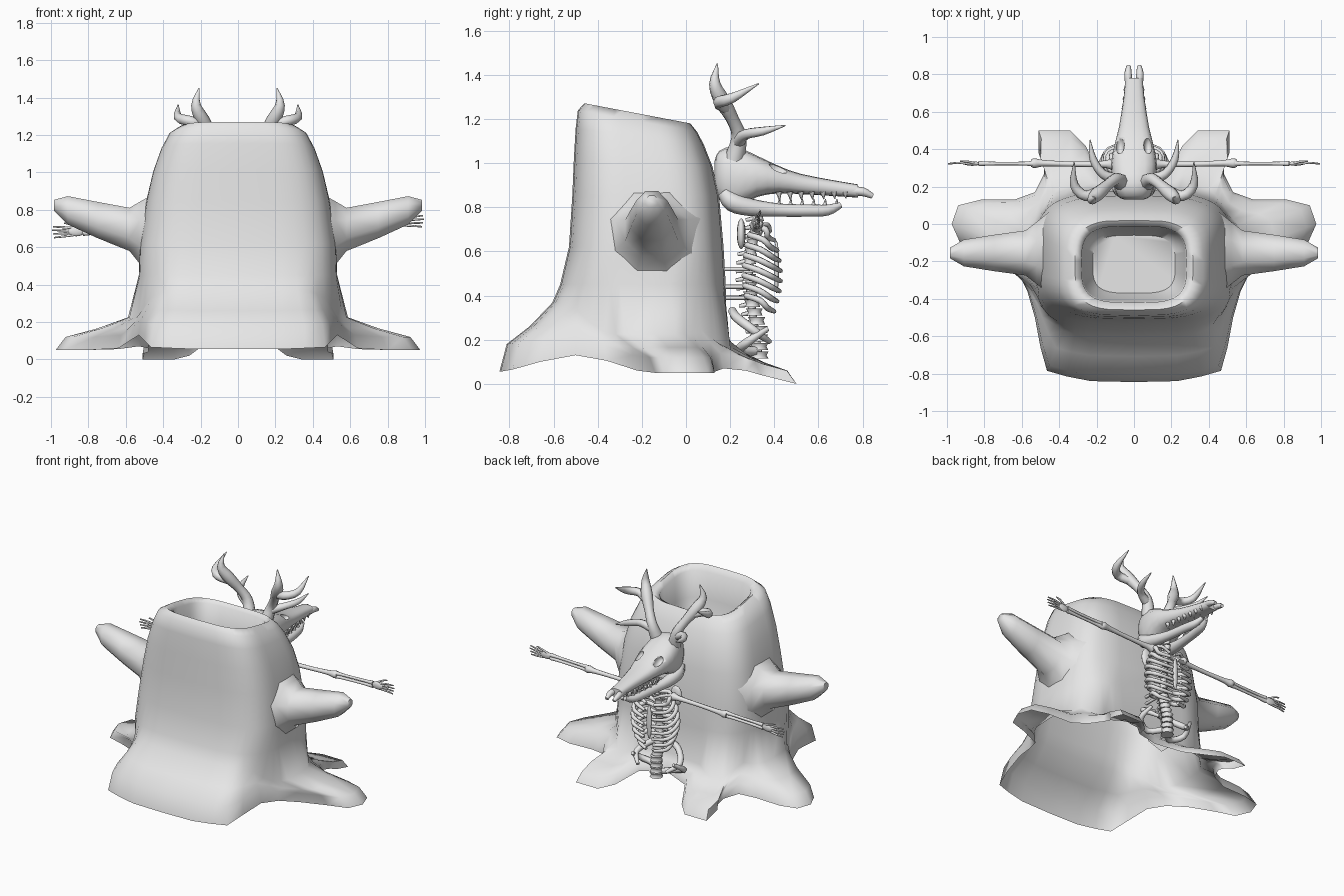
import bpy
import bmesh
from math import sin, cos, pi, atan2, radians, copysign
from mathutils import Vector

cube = bpy.data.objects.get("Cube")
if cube:
    bpy.data.objects.remove(cube, do_unlink=True)

GREY = (0.8, 0.8, 0.8, 1)
material = bpy.data.materials.new("plain grey")
material.use_nodes = True
material.diffuse_color = GREY
material.node_tree.nodes["Principled BSDF"].inputs["Base Color"].default_value = GREY


def loft(bm, rings, cap_start=True, cap_end=True):
    """Skin a list of closed rings."""
    loops = [[bm.verts.new(p) for p in ring] for ring in rings]
    count = len(loops[0])
    for low, high in zip(loops, loops[1:]):
        for i in range(count):
            j = (i + 1) % count
            bm.faces.new((low[i], low[j], high[j], high[i]))
    if cap_start:
        bm.faces.new(loops[0][::-1])
    if cap_end:
        bm.faces.new(loops[-1])


def smooth_path(points, steps):
    """Catmull-Rom curve through points that carry their radius last."""
    pts = [Vector(p) for p in points]
    pts = [pts[0] * 2 - pts[1]] + pts + [pts[-1] * 2 - pts[-2]]
    out = []
    for a, b, c, d in zip(pts, pts[1:], pts[2:], pts[3:]):
        for k in range(steps):
            t = k / steps
            out.append((b * 2 + (c - a) * t + (a * 2 - b * 5 + c * 4 - d) * t * t
                        + (b * 3 - a - c * 3 + d) * t ** 3) / 2)
    return out + [pts[-2]]


def tube(bm, points, sides=8, steps=3):
    """Tapered tube through (x, y, z, radius) points."""
    path = smooth_path(points, steps)
    spots = [p.to_3d() for p in path]
    rings, side = [], None
    for i, p in enumerate(spots):
        along = (spots[min(i + 1, len(spots) - 1)] - spots[max(i - 1, 0)]).normalized()
        side = (side - along * side.dot(along) if side else along.orthogonal()).normalized()
        up = along.cross(side)
        r = max(path[i].w, 0.002)
        rings.append([p + (side * cos(a) + up * sin(a)) * r
                      for a in (2 * pi * k / sides for k in range(sides))])
    loft(bm, rings)


def blob(bm, centre, size):
    made = bmesh.ops.create_uvsphere(bm, u_segments=12, v_segments=8, radius=1)["verts"]
    for v in made:
        v.co = Vector(centre) + v.co * Vector(size)


def finish(name, bm, mirror=False, angle=65):
    bmesh.ops.recalc_face_normals(bm, faces=bm.faces)
    mesh = bpy.data.meshes.new(name)
    bm.to_mesh(mesh)
    bm.free()
    mesh.materials.append(material)
    obj = bpy.data.objects.new(name, mesh)
    bpy.context.collection.objects.link(obj)
    bpy.ops.object.select_all(action="DESELECT")
    obj.select_set(True)
    bpy.context.view_layer.objects.active = obj
    bpy.ops.object.shade_smooth_by_angle(angle=radians(angle))
    if mirror:
        obj.modifiers.new("mirror", "MIRROR").use_mirror_merge = False
    return obj


# Hollow trunk: half of the root outline as (x, y, z, crest height)
ROOTS = [(0, -.845, .055, .125), (.23, -.84, .055, .125), (.36, -.815, .06, .125),
         (.465, -.785, .065, .12), (.5, -.66, .1, .1), (.53, -.5, .13, .08),
         (.57, -.36, .105, .07), (.64, -.22, .06, .07), (.8, -.14, .05, .07),
         (.93, -.1, .05, .07), (.975, 0, .05, .07), (.94, .1, .05, .07),
         (.82, .13, .05, .07), (.64, .13, .055, .07), (.53, .17, .07, .07),
         (.48, .27, .06, .06), (.48, .34, .04, .06), (.51, .38, .03, .06),
         (.51, .5, 0, .06), (.34, .5, 0, .06), (.26, .42, .02, .06),
         (.18, .27, .08, .05), (0, .21, .1, .05)]
ANGLES = [(atan2(x, -y - .17) + pi * i / (len(ROOTS) - 1)) / 2
          for i, (x, y, z, h) in enumerate(ROOTS)]


def whole(half):
    return half + [Vector((-p.x, p.y, p.z)) for p in half[-2:0:-1]]


def rounded(value, power):
    return copysign(abs(value) ** power, value)


def section(z, width, front, back, slope, power=.56):
    mid, depth = (front + back) / 2, (back - front) / 2
    return [Vector((width * rounded(sin(a), power), mid - depth * rounded(cos(a), power),
                    z + slope * depth * rounded(cos(a), power))) for a in ANGLES]


waist = section(.45, .53, -.57, .18, 0)
skirt = []
for blend, rise in ((0, 0), (.12, 1), (.5, 1.65), (.87, 2.5)):
    skirt.append([Vector((x, y, 0)).lerp(Vector((w.x, w.y, 0)), blend)
                  + Vector((0, 0, z + h * rise)) for (x, y, z, h), w in zip(ROOTS, waist)])
LEVELS = [(.62, .525, -.53, .17, 0), (.85, .49, -.515, .15, 0), (1, .455, -.508, .12, .05),
          (1.12, .41, -.5, .08, .12), (1.19, .37, -.49, .05, .18),
          (1.225, .315, -.46, .02, .19), (1.2, .28, -.42, -.012, .19),
          (1.03, .275, -.415, -.015, .1), (.9, .22, -.37, -.06, 0)]
bm = bmesh.new()
loft(bm, [whole(r) for r in skirt + [waist] + [section(*level) for level in LEVELS]],
     cap_start=False)
finish("trunk", bm)

# Stubby side branches
bm = bmesh.new()
STUB = [(.44, .65, .25, .26), (.52, .675, .18, .185), (.58, .695, .13, .125),
        (.75, .745, .105, .105), (.91, .797, .077, .082), (.985, .825, .03, .03)]
loft(bm, [[Vector((x, -.155 + ry * cos(a), z + rz * sin(a)))
           for a in (2 * pi * (k + .5) / 8 for k in range(8))] for x, z, ry, rz in STUB])
finish("branch_stubs", bm, mirror=True)

# Skull lofted along its length, with sunken eye sockets
bm = bmesh.new()
SKULL = [(.13, .95, .05, .06), (.15, .945, .09, .11), (.22, .935, .112, .14),
         (.32, .94, .122, .094), (.42, .925, .105, .062), (.52, .905, .08, .046),
         (.68, .885, .055, .035), (.78, .873, .047, .03)]
loft(bm, [[Vector((p.z * rounded(cos(a), .75), p.x, p.y + p.w * rounded(sin(a), .75)))
           for a in (2 * pi * k / 16 for k in range(16))] for p in smooth_path(SKULL, 2)])
skull = finish("skull", bm)
bm = bmesh.new()
for side in (-1, 1):
    blob(bm, (side * .075, .42, .98), (.024, .05, .035))
sockets = finish("socket_cutter", bm)
sockets.hide_render = True
sockets.hide_viewport = True
cut = skull.modifiers.new("sockets", "BOOLEAN")
cut.operation = "DIFFERENCE"
cut.object = sockets

bm = bmesh.new()
tube(bm, [(.026, .74, .873, .02), (.032, .8, .87, .02), (.028, .845, .85, .012)])
finish("nose_prongs", bm, mirror=True)

bm = bmesh.new()
tube(bm, [(.075, .17, .87, .03), (.08, .21, .825, .045), (.078, .29, .8, .04),
          (.06, .42, .787, .03), (.045, .55, .785, .028), (.03, .64, .787, .025),
          (.014, .7, .81, .014)])
finish("lower_jaw", bm, mirror=True)

bm = bmesh.new()
for i in range(7):
    y = .42 + .05 * i
    x = .072 - .005 * i
    tube(bm, [(x, y, .87, .015), (x, y + .004, .828 + .002 * i, .002)], 6, 1)
for i in range(6):
    y = .42 + .052 * i
    x = .058 - .0075 * i
    tube(bm, [(x, y, .8, .013), (x, y + .004, .838, .002)], 6, 1)
finish("teeth", bm, mirror=True)

# Antlers: main beam, outer hook and brow tine
bm = bmesh.new()
tube(bm, [(.065, .22, 1.02, .045), (.095, .24, 1.12, .034), (.14, .21, 1.2, .03),
          (.19, .165, 1.28, .038), (.225, .13, 1.36, .026), (.208, .142, 1.45, .003)])
tube(bm, [(.18, .18, 1.25, .028), (.26, .15, 1.275, .028), (.32, .21, 1.295, .024),
          (.32, .33, 1.36, .003)])
tube(bm, [(.1, .24, 1.1, .03), (.17, .27, 1.13, .024), (.22, .35, 1.145, .02),
          (.235, .45, 1.17, .003)])
finish("antlers", bm, mirror=True)


# Backbone of stacked vertebrae
def spine_y(z):
    return .33 - .045 * sin(pi * min(max((z - .25) / .5, 0), 1))


bm = bmesh.new()
for i in range(18):
    z = .13 + .039 * i
    r = .044 - .0013 * i
    y = spine_y(z)
    tube(bm, [(0, y, z - .016, r), (0, y, z, r * .8), (0, y, z + .016, r)], 8, 1)
    tube(bm, [(0, y, z, .014), (0, y - .06, z - .012, .008)], 6, 1)
tube(bm, [(0, .33, .12, .018), (0, .285, .5, .018), (0, .33, .82, .018)], 8, 3)
finish("backbone", bm)

# Rib cage, pegs into the trunk and low sweeping ribs
bm = bmesh.new()
for i in range(8):
    bulge = sin(pi * (i + 1) / 9)
    z = .715 - .046 * i
    w = .1 + .06 * bulge
    front = .385 + .045 * bulge
    y = spine_y(z)
    tube(bm, [(.01, y, z, .014), (w * .7, y - .02, z + .005, .015), (w, y + .04, z - .015, .015),
              (w * .85, front - .03, z - .05, .014), (.03, front, z - .065, .01)], 6)
for z in (.52, .44, .39):
    tube(bm, [(.05, .15, z, .01), (.05, .29, z, .01)], 6, 1)
tube(bm, [(.01, .21, .33, .02), (.1, .23, .3, .021), (.17, .31, .24, .02),
          (.11, .38, .19, .011)])
tube(bm, [(.01, .33, .15, .02), (.09, .24, .15, .021), (.18, .28, .19, .02),
          (.16, .37, .25, .011)])
finish("ribs", bm, mirror=True)
bm = bmesh.new()
blob(bm, (0, .41, .53), (.02, .012, .12))
finish("breastbone", bm)

# Shoulder blades and collar bones
bm = bmesh.new()
blob(bm, (.1, .25, .68), (.045, .02, .07))
tube(bm, [(.02, .38, .69, .01), (.08, .37, .72, .011), (.13, .32, .715, .013)], 6)
finish("shoulders", bm, mirror=True)

# Outstretched arms with hands
for side, name, lift in ((1, "left", .03), (-1, "right", -.03)):
    bm = bmesh.new()

    def spot(x, y, r, dz=0.0):
        return side * x, y, .71 + lift * x + dz, r

    tube(bm, [spot(.12, .32, .03), spot(.17, .32, .018), spot(.33, .32, .014),
              spot(.48, .325, .017), spot(.53, .325, .026), spot(.55, .325, .02)])
    for dz in (-.011, .011):
        tube(bm, [spot(.54, .323, .015, dz), spot(.6, .323, .01, dz),
                  spot(.76, .323, .01, dz), spot(.83, .323, .014, dz)])
    x, y, z, r = spot(.865, .323, 0)
    blob(bm, (x, y, z), (.045, .012, .026))
    for k in range(4):
        dz = .021 - .014 * k
        tube(bm, [spot(.88, .323, .007, dz * .9), spot(.94, .327, .006, dz * 1.2),
                  spot(.995 - .006 * abs(k - 1), .322, .004, dz * 1.4)], 6, 2)
    tube(bm, [spot(.85, .325, .007, .018), spot(.9, .335, .006, .04),
              spot(.93, .335, .004, .047)], 6, 2)
    finish(name + "_arm", bm)
